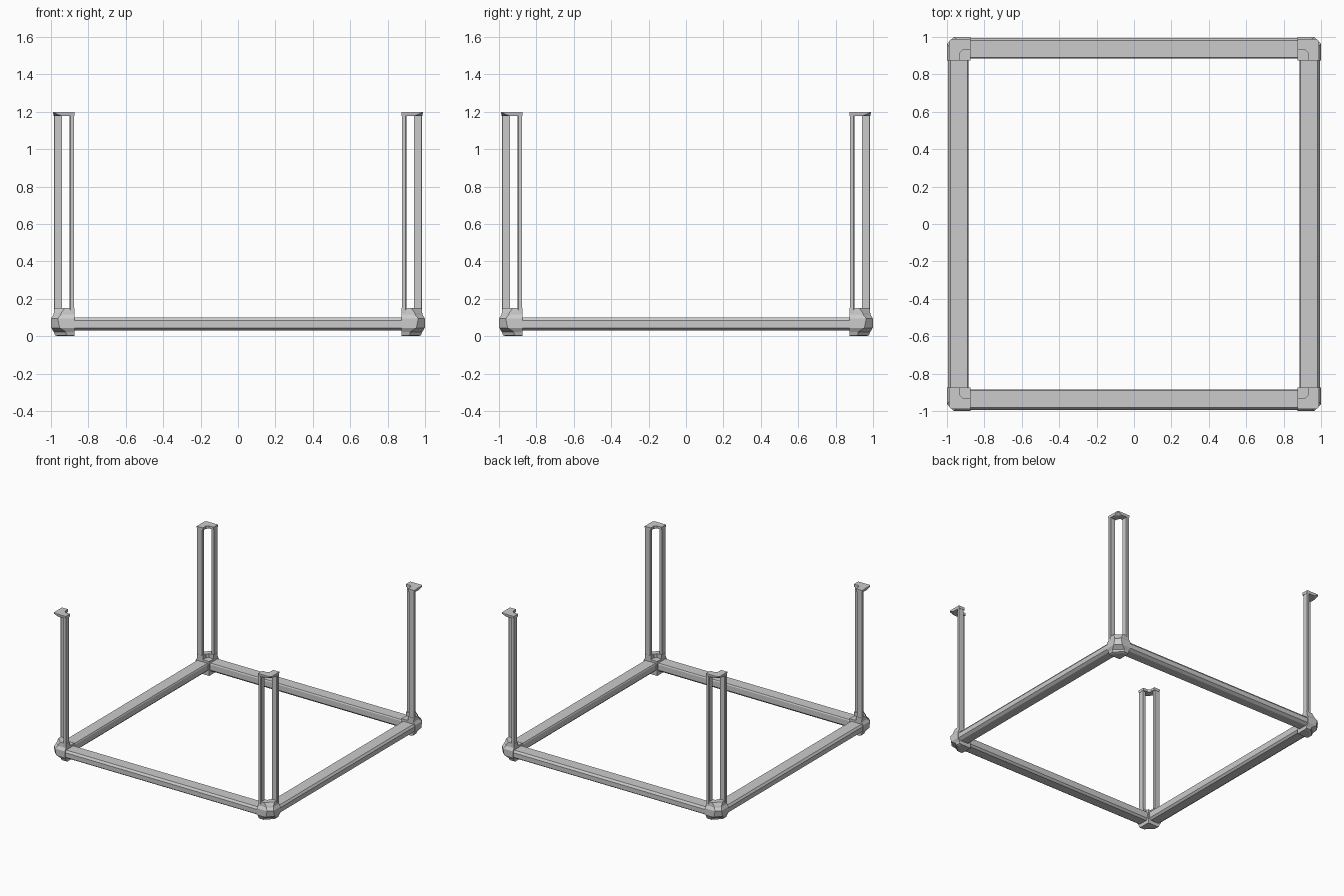
import bpy, bmesh

if "Cube" in bpy.data.objects:
    bpy.data.objects.remove(bpy.data.objects["Cube"])


def loft(name, rings, mirror=(True, True)):
    """Skin equal-length rings of points, cap the ends, mirror about the centre."""
    bm = bmesh.new()
    loops = [[bm.verts.new(p) for p in ring] for ring in rings]
    n = len(loops[0])
    for a, b in zip(loops, loops[1:]):
        for i in range(n):
            j = (i + 1) % n
            bm.faces.new((a[i], a[j], b[j], b[i]))
    bm.faces.new(loops[0])
    bm.faces.new(loops[-1])
    bmesh.ops.recalc_face_normals(bm, faces=bm.faces[:])
    me = bpy.data.meshes.new(name)
    bm.to_mesh(me)
    bm.free()
    ob = bpy.data.objects.new(name, me)
    bpy.context.collection.objects.link(ob)
    m = ob.modifiers.new("mirror", "MIRROR")
    m.use_axis = (mirror[0], mirror[1], False)
    m.use_mirror_merge = False
    return ob


def block_ring(outer, cut, z, inner=0.874):
    """Square outline with its outer corner cut off."""
    return [(inner, inner, z), (outer, inner, z), (outer, outer - cut, z),
            (outer - cut, outer, z), (inner, outer, z)]


def angle_ring(outer, cut, z, inner=0.874, notch=0.932):
    """L-shaped outline with cut outer corner and small fillet inside."""
    return [(inner, notch, z), (inner, outer, z), (outer - cut, outer, z),
            (outer, outer - cut, z), (outer, inner, z), (notch, inner, z),
            (notch, notch - 0.018, z), (notch - 0.018, notch, z)]


# Base rails: chamfered profile (distance from centre, height)
profile = [(0.89, 0.10), (0.982, 0.10), (0.994, 0.083), (0.994, 0.045),
           (0.972, 0.03), (0.90, 0.03), (0.885, 0.045), (0.885, 0.09)]
loft("base_rail_front_back", [[(x, -d, z) for d, z in profile] for x in (-0.89, 0.89)],
     (False, True))
loft("base_rail_sides", [[(d, y, z) for d, z in profile] for y in (-0.89, 0.89)],
     (True, False))

# Faceted corner blocks
loft("corner_block", [block_ring(0.978, 0.06, 0.005), block_ring(0.984, 0.065, 0.022),
                      block_ring(0.999, 0.045, 0.045), block_ring(0.999, 0.035, 0.095),
                      block_ring(0.985, 0.04, 0.118)])

# Angled collars where the posts enter the blocks
loft("post_collar", [angle_ring(0.986, 0.035, 0.11), angle_ring(0.985, 0.04, 0.125),
                     angle_ring(0.982, 0.055, 0.15)])

# Twin upright strips at each corner, with a light chamfer on the outer edge
strip = [(0.876, 0.94), (0.90, 0.94), (0.90, 0.98), (0.895, 0.985), (0.876, 0.985)]
loft("post_strip_a", [[(a, b, z) for a, b in strip] for z in (0.10, 1.185)])
loft("post_strip_b", [[(b, a, z) for a, b in strip] for z in (0.10, 1.185)])

# L-shaped caps joining each pair of strips, undercut at the outer corner
loft("post_cap", [angle_ring(0.985, 0.04, 1.178), angle_ring(0.988, 0.01, 1.193),
                  angle_ring(0.988, 0.01, 1.20)])

# Small feet under the blocks
loft("foot", [block_ring(0.965, 0.055, 0.0), block_ring(0.978, 0.06, 0.006)])
